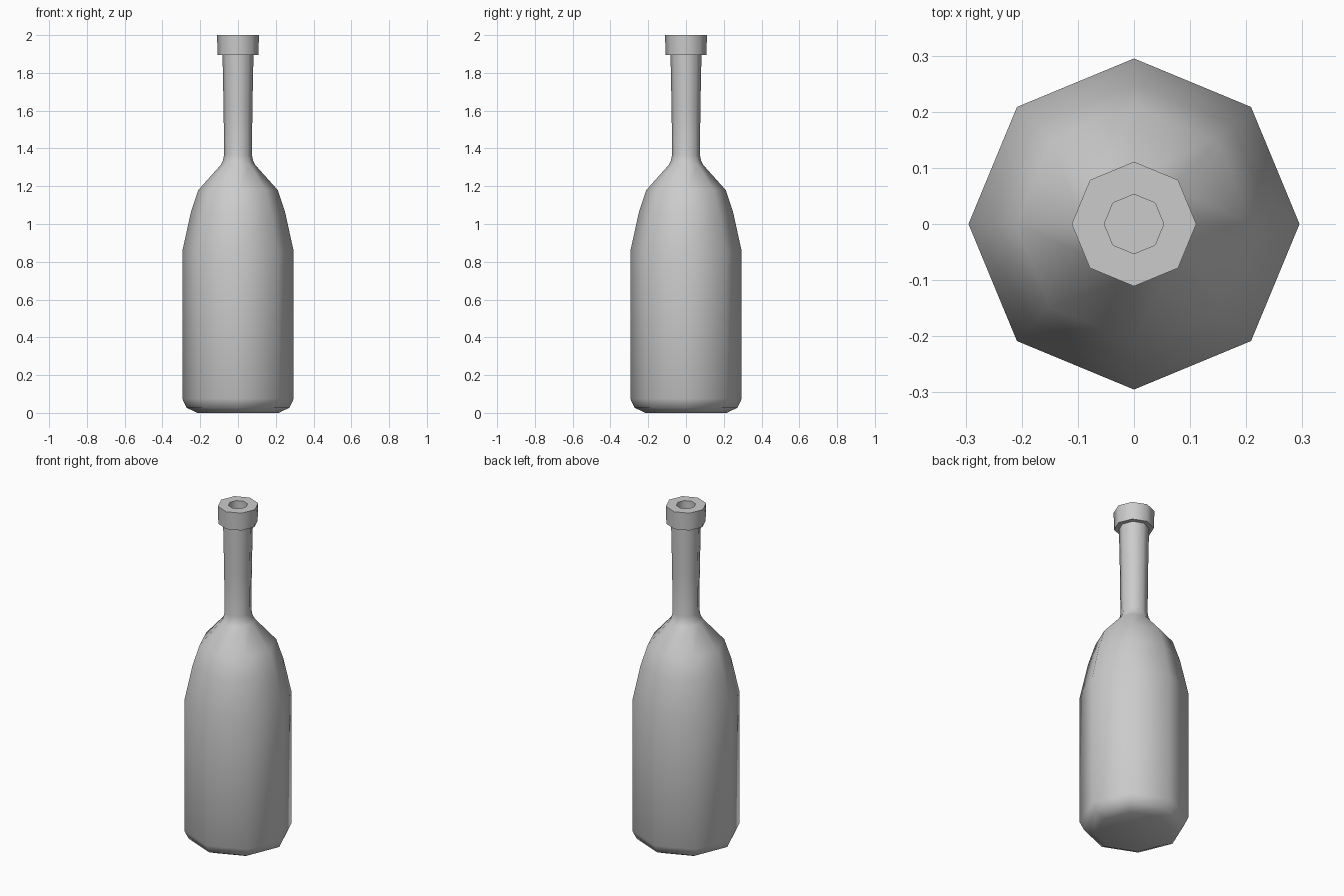
import bpy, bmesh, math

if "Cube" in bpy.data.objects:
    bpy.data.objects.remove(bpy.data.objects["Cube"])

SIDES = 8

# Outer profile (radius, height) from base to lip, then down into the mouth
PROFILE = [
    (0.215, 0.0), (0.272, 0.027), (0.295, 0.075), (0.295, 0.855),
    (0.25, 1.06), (0.21, 1.18), (0.092, 1.312), (0.08, 1.335), (0.074, 1.365),
    (0.076, 1.6), (0.079, 1.75), (0.082, 1.895),
    (0.108, 1.895), (0.111, 2.0), (0.053, 2.0), (0.053, 1.9),
]


def lathe(name, profile, sides):
    bm = bmesh.new()
    rings = []
    for r, z in profile:
        rings.append([bm.verts.new((r * math.cos(2 * math.pi * i / sides),
                                    r * math.sin(2 * math.pi * i / sides), z))
                      for i in range(sides)])
    for low, high in zip(rings, rings[1:]):
        for i in range(sides):
            j = (i + 1) % sides
            bm.faces.new((low[i], low[j], high[j], high[i]))
    # base and floor of the mouth
    bm.faces.new(rings[0][::-1])
    bm.faces.new(rings[-1])
    bmesh.ops.recalc_face_normals(bm, faces=bm.faces)
    mesh = bpy.data.meshes.new(name)
    bm.to_mesh(mesh)
    bm.free()
    obj = bpy.data.objects.new(name, mesh)
    bpy.context.collection.objects.link(obj)
    return obj


# Bottle with smooth sides and a crisp collar
bottle = lathe("bottle", PROFILE, SIDES)
bpy.context.view_layer.objects.active = bottle
bottle.select_set(True)
bpy.ops.object.shade_smooth_by_angle(angle=math.radians(60))
